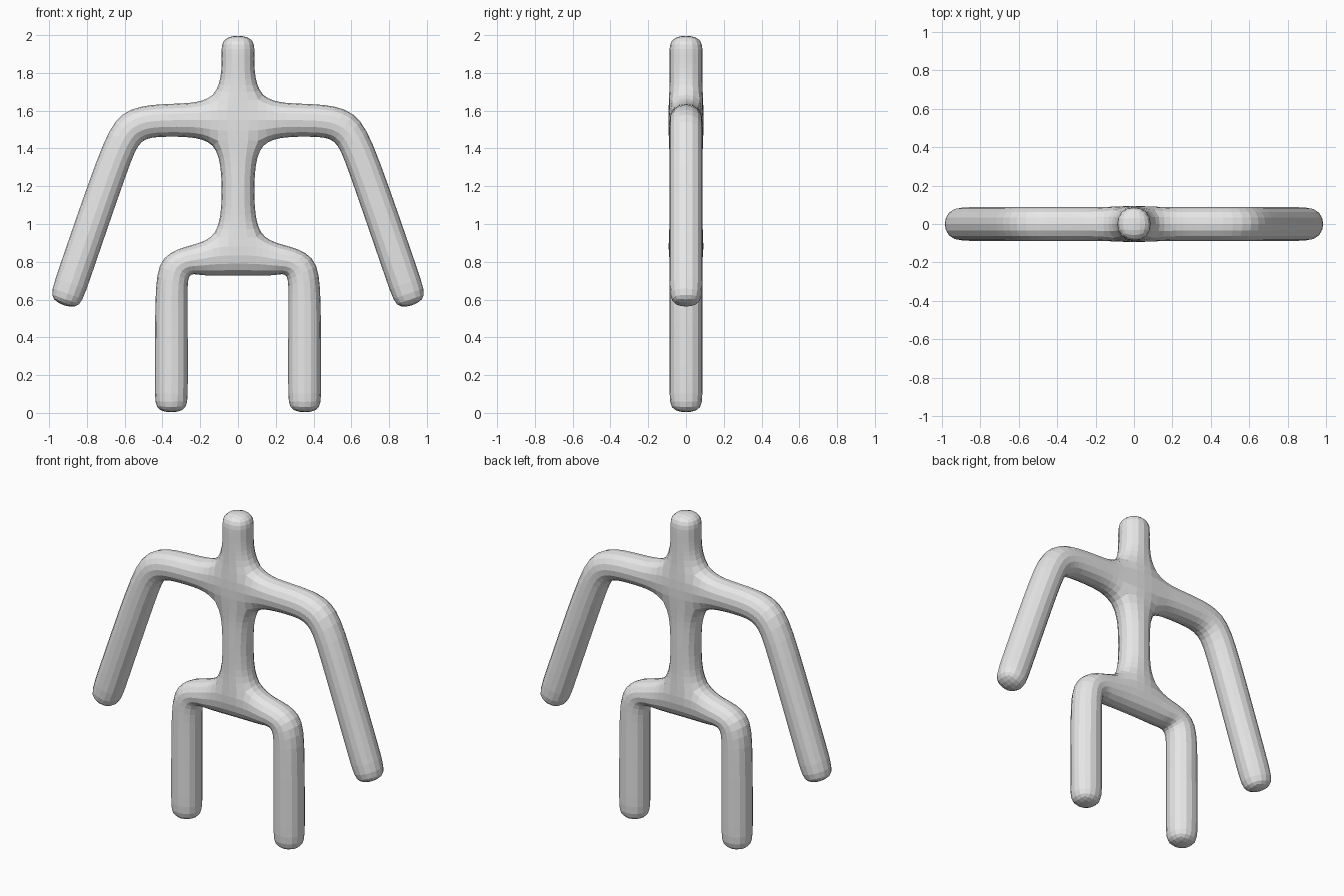
import bpy, bmesh, math

if "Cube" in bpy.data.objects:
    bpy.data.objects.remove(bpy.data.objects["Cube"])

R = 0.095  # half thickness of the limbs

bm = bmesh.new()


def strip(rings):
    """Join successive point pairs (x, z) with flat quads."""
    for (a, b), (c, d) in zip(rings, rings[1:]):
        bm.faces.new([bm.verts.new((x, 0, z)) for x, z in (a, b, d, c)])


def level(half, z):
    """Horizontal pair centred on x = 0."""
    return ((-half, z), (half, z))


# head, neck, chest, spine and pelvis
strip([level(R, 2.005), level(R, 1.90), level(0.093, 1.80),
       level(0.125, 1.675), level(0.125, 1.425),
       level(0.093, 1.28), level(0.093, 1.08),
       level(0.12, 0.945), level(0.12, 0.718)])

angle = 0.33  # outward lean of the arms
dx, dz = math.sin(angle), -math.cos(angle)


def arm_ring(t):
    """Pair across the lowered arm at distance t from the shoulder."""
    x, z = 0.587 + t * dx, 1.55 + t * dz
    return ((x - R * dz, z + R * dx), (x + R * dz, z - R * dx))


for s in (-1, 1):
    # arm: shoulder, bend, lowered part, hand end
    arm = [((0.125, 1.675), (0.125, 1.425)),
           ((0.25, 1.645), (0.25, 1.455)),
           ((0.40, 1.645), (0.40, 1.455)),
           ((0.635, 1.62), (0.513, 1.448)),
           arm_ring(0.2), arm_ring(0.93), arm_ring(1.045)]
    # leg: hip, bend, straight part, foot end
    leg = [((0.12, 0.945), (0.12, 0.718)),
           ((0.21, 0.90), (0.20, 0.72)),
           ((0.43, 0.852), (0.262, 0.742)),
           ((0.448, 0.62), (0.258, 0.62)),
           ((0.448, 0.10), (0.258, 0.10)),
           ((0.448, -0.005), (0.258, -0.005))]
    for limb in (arm, leg):
        strip([tuple((s * x, z) for x, z in ring) for ring in limb])

bmesh.ops.remove_doubles(bm, verts=bm.verts[:], dist=0.0005)
bmesh.ops.recalc_face_normals(bm, faces=bm.faces[:])

mesh = bpy.data.meshes.new("stick_body")
bm.to_mesh(mesh)
bm.free()
body = bpy.data.objects.new("stick_body", mesh)
bpy.context.collection.objects.link(body)

# plain grey over the whole figure
grey = bpy.data.materials.new("plain_grey")
grey.diffuse_color = (0.8, 0.8, 0.8, 1)
grey.use_nodes = True
grey.node_tree.nodes["Principled BSDF"].inputs["Base Color"].default_value = grey.diffuse_color
mesh.materials.append(grey)

# thicken to square limbs, then round them into faceted tubes
solid = body.modifiers.new("thickness", 'SOLIDIFY')
solid.thickness = 2 * R
solid.offset = 0
rounding = body.modifiers.new("rounding", 'SUBSURF')
rounding.levels = 2
rounding.render_levels = 2
